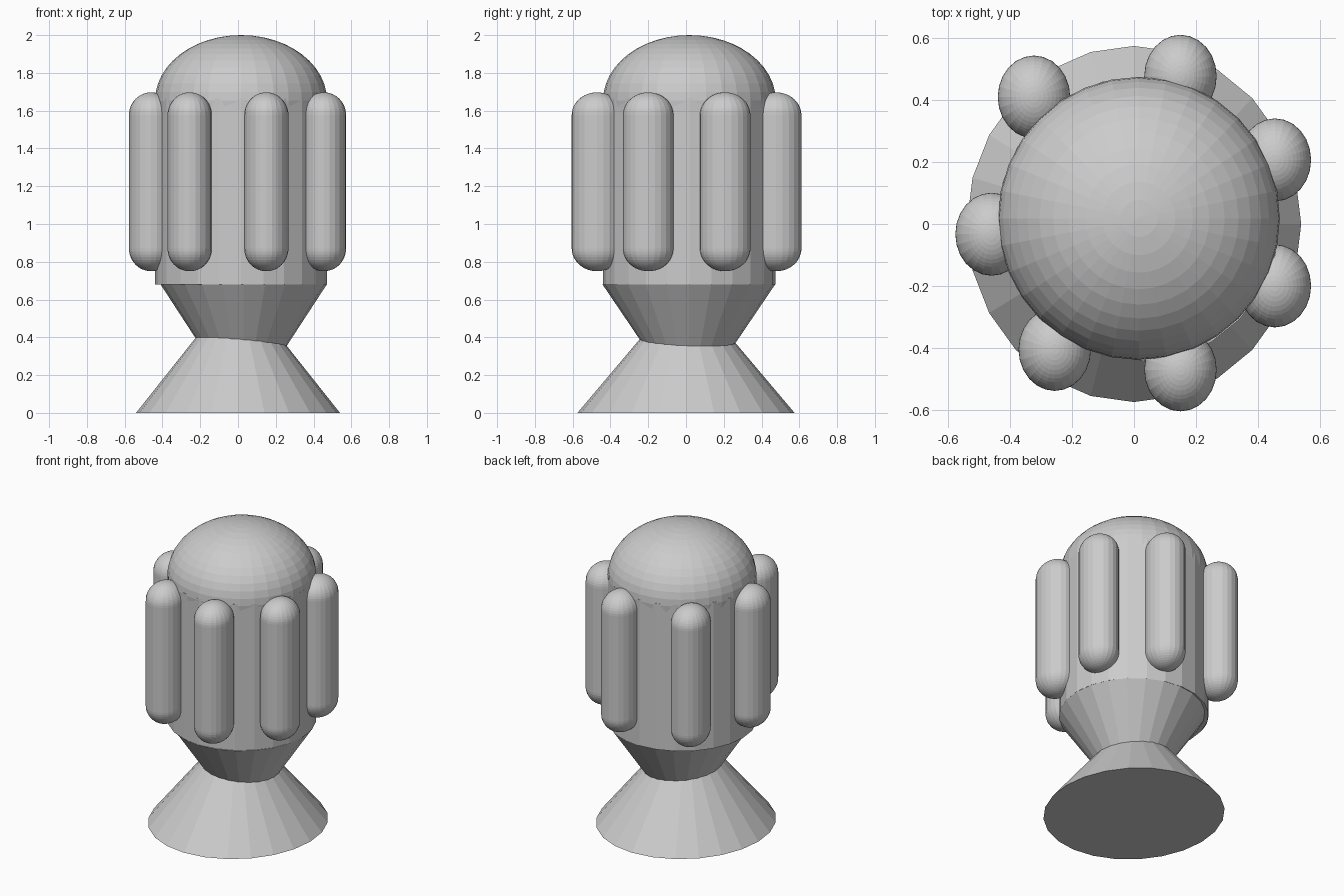
import bpy

if "Cube" in bpy.data.objects:
    bpy.data.objects.remove(bpy.data.objects["Cube"])


def cone(name, x, y, z0, z1, rx, ry, r_bottom, r_top, sides=24):
    """Upright cone or cylinder between heights z0 and z1 with an oval section."""
    bpy.ops.mesh.primitive_cone_add(vertices=sides, radius1=r_bottom, radius2=r_top,
                                    depth=z1 - z0, location=(x, y, (z0 + z1) / 2))
    ob = bpy.context.object
    ob.name = name
    ob.scale = (rx, ry, 1)
    return ob


def ball(name, x, y, z, rx, ry, rz, segments=24, rings=24):
    """Stretched sphere."""
    bpy.ops.mesh.primitive_uv_sphere_add(segments=segments, ring_count=rings,
                                         radius=1, location=(x, y, z))
    ob = bpy.context.object
    ob.name = name
    ob.scale = (rx, ry, rz)
    return ob


# Flared foot and the inverted cone it runs into
cone("foot_cone", 0, 0, 0, 0.68, 0.54, 0.575, 1, 0)
cone("neck_cone", 0.03, 0.015, 0.005, 0.68, 0.44, 0.457, 0, 1)

# Main body with domed top
CX, CY = 0.016, 0.018
cone("body", CX, CY, 0.68, 1.665, 0.455, 0.457, 1, 1)
ball("dome", CX, CY, 1.655, 0.455, 0.457, 0.345, 32, 24)

# Ring of seven upright capsules
CAPSULES = [(-0.323, 0.41), (0.15, 0.477), (0.455, 0.207), (0.455, -0.2),
            (0.15, -0.471), (-0.256, -0.405), (-0.46, -0.033)]
RX, RY, RZ = 0.117, 0.134, 0.12
LOW, HIGH = 0.87, 1.577
for i, (x, y) in enumerate(CAPSULES, 1):
    cone(f"capsule_{i}_tube", x, y, LOW, HIGH, RX, RY, 1, 1)
    ball(f"capsule_{i}_bottom", x, y, LOW, RX, RY, RZ)
    ball(f"capsule_{i}_top", x, y, HIGH, RX, RY, RZ)
